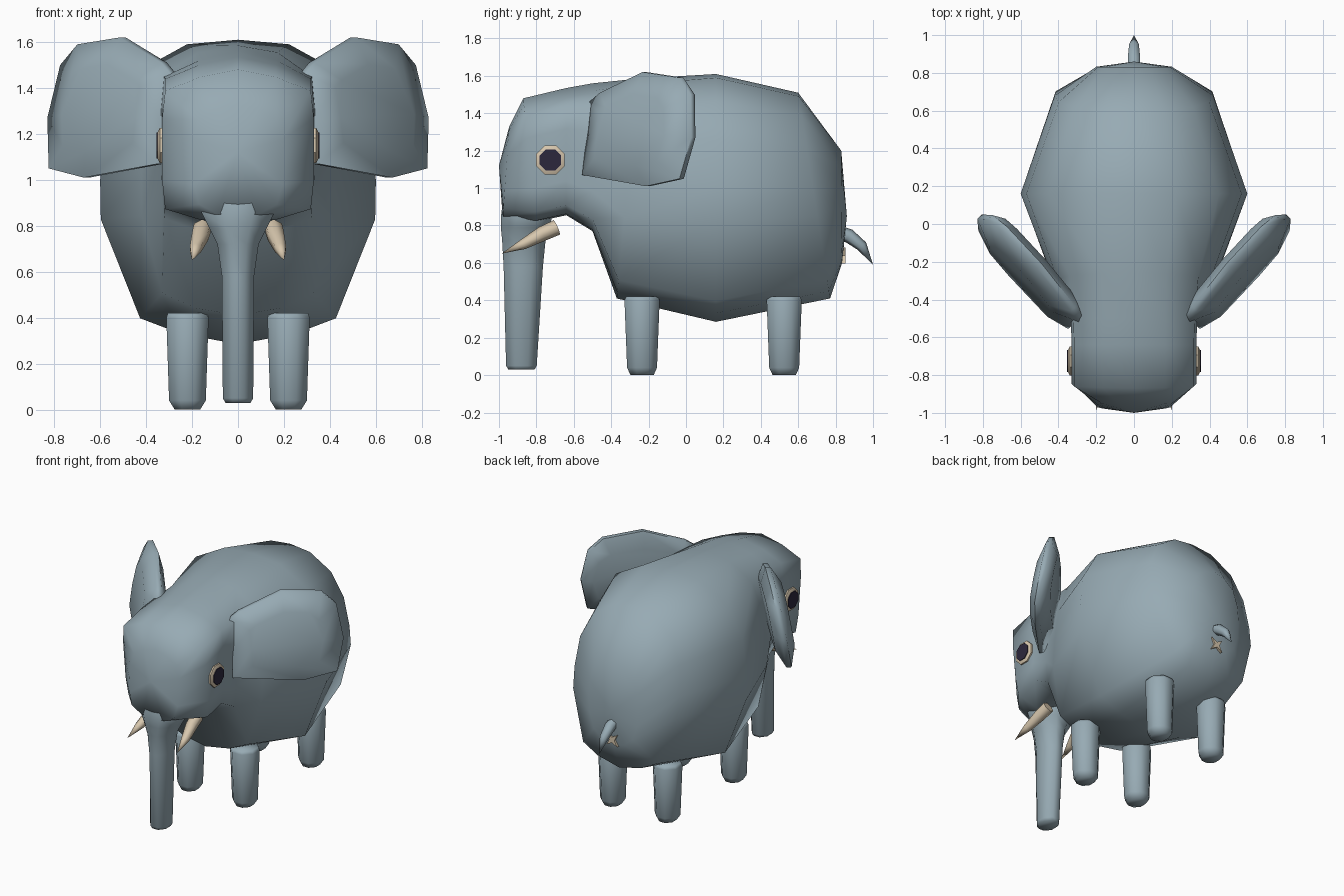
import bpy, bmesh, math
from mathutils import Vector

if "Cube" in bpy.data.objects:
    bpy.data.objects.remove(bpy.data.objects["Cube"])


def material(name, rgb):
    m = bpy.data.materials.new(name)
    m.diffuse_color = (*rgb, 1)
    m.use_nodes = True
    m.node_tree.nodes["Principled BSDF"].inputs["Base Color"].default_value = m.diffuse_color
    return m


GREY = material("blue grey skin", (0.31, 0.405, 0.455))
CREAM = material("cream", (0.68, 0.57, 0.42))
DARK = material("dark pupil", (0.025, 0.02, 0.045))


def make(name, rings, mat, start=None, end=None, angle=60):
    """Skin a list of equal-sized rings; ends close on a pole or a flat cap."""
    bm = bmesh.new()
    loops = [[bm.verts.new(p) for p in r] for r in rings]
    n = len(loops[0])
    for a, b in zip(loops, loops[1:]):
        for i in range(n):
            j = (i + 1) % n
            bm.faces.new((a[i], a[j], b[j], b[i]))
    for loop, pole in ((loops[0], start), (loops[-1], end)):
        if pole is None:
            bm.faces.new(loop)
        else:
            tip = bm.verts.new(pole)
            for i in range(n):
                bm.faces.new((loop[i], loop[(i + 1) % n], tip))
    bmesh.ops.recalc_face_normals(bm, faces=bm.faces)
    me = bpy.data.meshes.new(name)
    bm.to_mesh(me)
    bm.free()
    ob = bpy.data.objects.new(name, me)
    bpy.context.collection.objects.link(ob)
    me.materials.append(mat)
    bpy.ops.object.select_all(action='DESELECT')
    ob.select_set(True)
    bpy.context.view_layer.objects.active = ob
    bpy.ops.object.shade_smooth_by_angle(angle=math.radians(angle))
    return ob


# Half cross-sections as (share of half width, share of height), top to bottom
BODY = [(0, 1), (0.37, 0.985), (0.75, 0.89), (0.95, 0.73), (1, 0.54),
        (0.995, 0.41), (0.71, 0.085), (0.42, 0.035), (0, 0)]
HEAD = [(0, 1), (0.5, 0.95), (0.96, 0.86), (1, 0.68), (1, 0.5),
        (1, 0.27), (0.96, 0.08), (0.5, 0.01), (0, 0)]
ROUND = [(math.sin(k * math.pi / 8), 0.5 + 0.5 * math.cos(k * math.pi / 8))
         for k in range(9)]


def section(top, bottom, w, shape, other=None, mix=0.0):
    """Upright ring given its top and bottom (y, z), half width and shape."""
    half = [Vector(p).lerp(Vector(q), mix) for p, q in zip(shape, other or shape)]
    pts = []
    for s, row in ((1, half), (-1, half[-2:0:-1])):
        for u, h in row:
            pts.append((s * w * u,
                        bottom[0] + (top[0] - bottom[0]) * h,
                        bottom[1] + (top[1] - bottom[1]) * h))
    return pts


def flat_ring(cx, cy, z, rx, ry, count=8):
    """Level ring around (cx, cy)."""
    pts = []
    k = 1 / math.cos(math.pi / count)
    for i in range(count):
        t = 2 * math.pi * (i + 0.5) / count
        pts.append((cx + rx * k * math.cos(t), cy + ry * k * math.sin(t), z))
    return pts


def tube(name, path, radii, mat, count=6):
    """Tapered tube along a path, ending in a point."""
    path = [Vector(p) for p in path]
    rings = []
    for i, p in enumerate(path[:-1]):
        d = (path[i + 1] - path[max(i - 1, 0)]).normalized()
        a = d.cross(Vector((1, 0, 0))).normalized()
        b = d.cross(a)
        rings.append([p + radii[i] * (a * math.cos(t) + b * math.sin(t))
                      for t in (2 * math.pi * k / count for k in range(count))])
    return make(name, rings, mat, end=path[-1], angle=80)


# Body and head as one skin, from rump to forehead
make("body_and_head", [
    section((0.83, 1.20), (0.835, 0.60), 0.20, ROUND, HEAD, 0.3),
    section((0.60, 1.51), (0.77, 0.41), 0.42, BODY, ROUND, 0.1),
    section((0.16, 1.61), (0.16, 0.285), 0.60, BODY),
    section((-0.26, 1.585), (-0.37, 0.41), 0.42, BODY, HEAD, 0.3),
    section((-0.50, 1.56), (-0.50, 0.77), 0.335, HEAD),
    section((-0.64, 1.535), (-0.64, 0.855), 0.33, HEAD),
    section((-0.87, 1.48), (-0.80, 0.82), 0.33, HEAD),
    section((-0.945, 1.33), (-0.98, 0.84), 0.20, HEAD, ROUND, 0.45),
], GREY, start=(0, 0.86, 0.85), end=(0, -1.0, 1.12), angle=100)

# Trunk growing out of the face
make("trunk", [
    flat_ring(0, y, z, rx, ry) for y, z, rx, ry in (
        (-0.85, 1.02, 0.09, 0.10), (-0.85, 0.94, 0.13, 0.128),
        (-0.85, 0.86, 0.16, 0.138), (-0.86, 0.79, 0.125, 0.13),
        (-0.867, 0.72, 0.09, 0.116), (-0.87, 0.58, 0.07, 0.105),
        (-0.88, 0.05, 0.066, 0.082), (-0.88, 0.03, 0.055, 0.07))
], GREY, angle=100)

for side, s in (("left", 1), ("right", -1)):
    # Legs
    for pos, y in (("front", -0.235), ("back", 0.525)):
        make(f"{pos}_{side}_leg", [
            flat_ring(s * 0.22, y, z, rx, ry) for z, rx, ry in (
                (0.42, 0.085, 0.085), (0.40, 0.092, 0.094),
                (0.04, 0.08, 0.08), (0.0, 0.055, 0.062))
        ], GREY, angle=100)

    # Ears: tilted lens, an outline in (u, z) thickened along the ear's normal
    outline = [(0.0, 1.07), (0.0, 1.25), (-0.01, 1.46), (0.06, 1.51),
               (0.35, 1.62), (0.62, 1.59), (0.715, 1.50), (0.755, 1.27),
               (0.705, 1.05), (0.47, 1.01)]

    def ear_ring(su, sz, off):
        pts = []
        for u, z in outline:
            u, z = 0.34 + (u - 0.34) * su, 1.31 + (z - 1.31) * sz
            n = off + (1.31 - z) * 0.17
            pts.append((s * (0.31 + 0.67 * u + 0.742 * n),
                        -0.52 + 0.742 * u - 0.67 * n, z))
        return pts

    make(f"{side}_ear", [ear_ring(0.84, 0.62, -0.072), ear_ring(1, 1, -0.022),
                         ear_ring(1, 1, 0.012), ear_ring(0.64, 0.62, 0.066)],
         GREY, angle=70)

    # Eyes: cream rim with dark pupil disc
    def eye_ring(r, x):
        return [(s * x, -0.725 + r * math.cos(t), 1.15 + r * math.sin(t))
                for t in (math.pi / 8 + k * math.pi / 4 for k in range(8))]

    make(f"{side}_eye_rim", [eye_ring(0.083, 0.318), eye_ring(0.083, 0.340),
                             eye_ring(0.062, 0.350)], CREAM, angle=30)
    make(f"{side}_pupil", [eye_ring(0.062, 0.348), eye_ring(0.062, 0.355)],
         DARK, angle=30)

    # Tusks
    tube(f"{side}_tusk",
         [(s * 0.155, -0.69, 0.79), (s * 0.165, -0.77, 0.755),
          (s * 0.185, -0.87, 0.70), (s * 0.20, -0.985, 0.65)],
         [0.042, 0.04, 0.028], CREAM)

# Tail
tube("tail", [(0, 0.80, 0.77), (0, 0.87, 0.745), (0, 0.94, 0.69), (0, 1.0, 0.59)],
     [0.036, 0.038, 0.03], GREY)

# Small four-pointed star under the tail
star = [(r * math.cos(t), r * math.sin(t))
        for r, t in ((0.06 if k % 2 == 0 else 0.02, k * math.pi / 4 + math.pi / 4)
                     for k in range(8))]
make("rear_star", [[(x, 0.80, 0.64 + z) for x, z in star],
                   [(x, 0.852, 0.64 + z) for x, z in star]], CREAM, angle=30)
